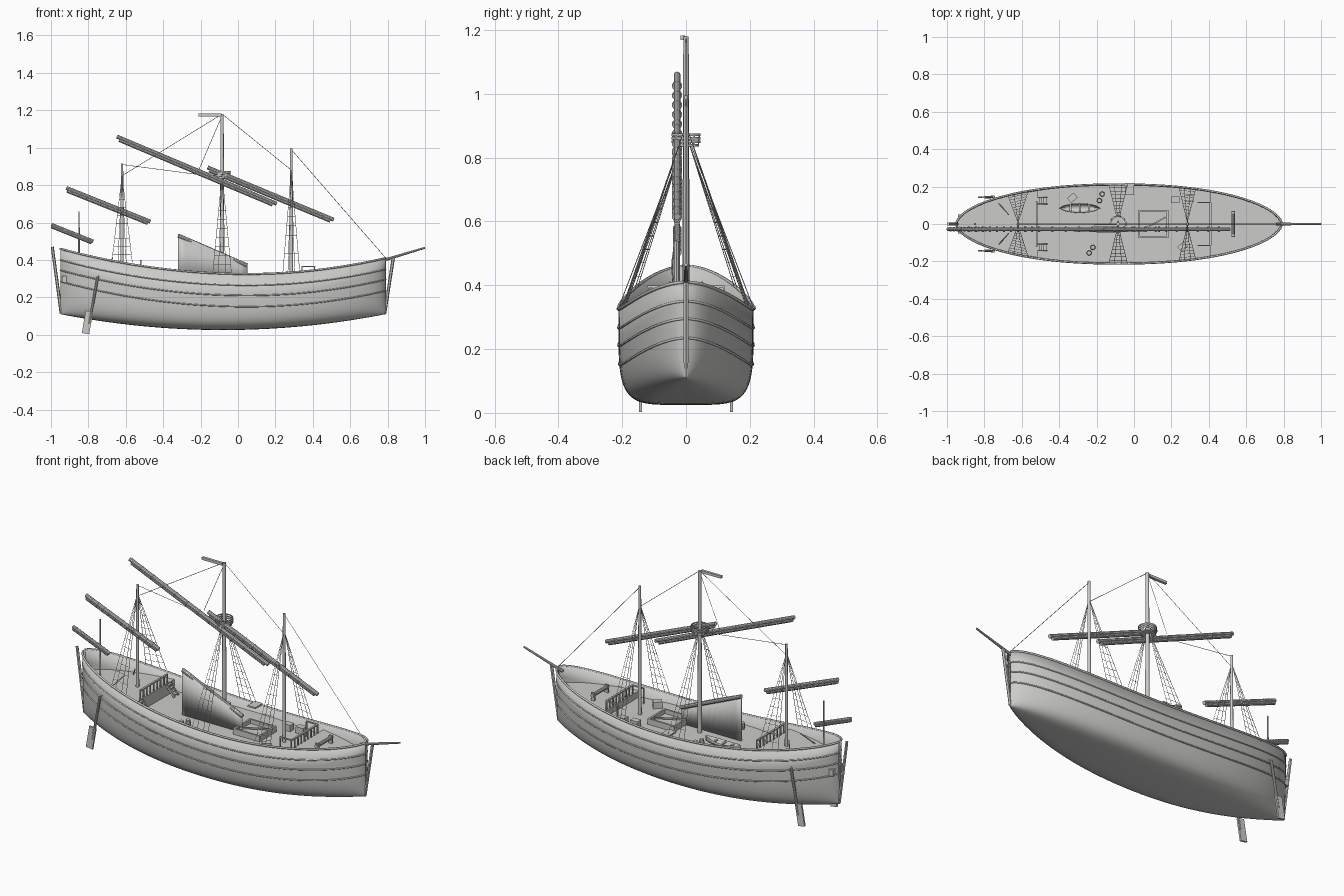
import bpy, bmesh, math
from math import sin, cos, pi
from mathutils import Matrix, Vector

cube = bpy.data.objects.get("Cube")
if cube:
    bpy.data.objects.remove(cube, do_unlink=True)

grey = bpy.data.materials.new("weathered_grey")
grey.use_nodes = True
tone = (0.6, 0.6, 0.59, 1)
grey.diffuse_color = tone
grey.node_tree.nodes["Principled BSDF"].inputs["Base Color"].default_value = tone
X0, X1 = -0.95, 0.79


# ---- hull shape functions ----
def sheer(x):
    return 0.325 + (0.135 * (x - 0.05) ** 2 if x < 0.05 else 0.085 * ((x - 0.05) / 0.74) ** 2)


def station(x):
    t = min(abs(x + 0.08) / 0.87, 0.999)
    beam = max(0.212 * (1 - t ** 2.2) ** 0.56, 0.005)
    return beam, 0.025 + 0.085 * t * t, 5 - 2 * t ** 3


def half(x, z):
    beam, keel, n = station(x)
    d = min(max((sheer(x) - z) / (sheer(x) - keel), 0), 1)
    return beam * (1 - d ** n) ** (1 / n)


def spread(a, b, count):
    return [a + (b - a) * (1 - cos(pi * i / count)) / 2 for i in range(count + 1)]


# ---- building helpers ----
def part(name, build):
    bm = bmesh.new()
    build(bm)
    mesh = bpy.data.meshes.new(name)
    bm.to_mesh(mesh)
    bm.free()
    mesh.materials.append(grey)
    ob = bpy.data.objects.new(name, mesh)
    bpy.context.collection.objects.link(ob)
    return ob


def rod(bm, p, q, r, r2=None, sides=10):
    p, q = Vector(p), Vector(q)
    turn = (q - p).to_track_quat('Z', 'Y').to_matrix().to_4x4()
    bmesh.ops.create_cone(bm, cap_ends=True, segments=sides, radius1=r,
                          radius2=r if r2 is None else r2, depth=(q - p).length,
                          matrix=Matrix.Translation((p + q) / 2) @ turn)


def box(bm, c, size, angle=0, axis='Z'):
    m = Matrix.Translation(c) @ Matrix.Rotation(angle, 4, axis) @ Matrix.Diagonal((*size, 1))
    bmesh.ops.create_cube(bm, size=1, matrix=m)


def loft(bm, rows):
    grid = [[bm.verts.new(p) for p in row] for row in rows]
    for a, b in zip(grid, grid[1:]):
        for j in range(len(a) - 1):
            bm.faces.new((a[j], b[j], b[j + 1], a[j + 1]))


def tube(name, points, r):
    cu = bpy.data.curves.new(name, 'CURVE')
    cu.dimensions = '3D'
    cu.bevel_depth, cu.bevel_resolution = r, 1
    sp = cu.splines.new('POLY')
    sp.points.add(len(points) - 1)
    for pt, co in zip(sp.points, points):
        pt.co = (*co, 1)
    cu.materials.append(grey)
    ob = bpy.data.objects.new(name, cu)
    bpy.context.collection.objects.link(ob)


# ---- hull shell ----
def hull(bm):
    rows = []
    for x in spread(X0, X1, 48):
        beam, keel, n = station(x)
        row = []
        for j in range(-18, 19):
            a = abs(j) / 18 * pi / 2
            y = beam * max(sin(a), 0) ** (2 / n)
            z = sheer(x) - (sheer(x) - keel) * max(cos(a), 0) ** (2 / n)
            row.append((x, -y if j > 0 else y, z))
        rows.append(row)
    loft(bm, rows)


shell = part("hull", hull)
thick = shell.modifiers.new("planking", 'SOLIDIFY')
thick.thickness = 0.007

# ---- wales and gunwale ----
for side, label in ((1, "left"), (-1, "right")):
    for drop, r, name in ((0, 0.0055, "gunwale"), (0.06, 0.004, "upper_wale"),
                          (0.115, 0.004, "middle_wale"), (0.175, 0.004, "lower_wale")):
        pts = [(x, side * half(x, sheer(x) - drop), sheer(x) - drop) for x in spread(X0, X1, 48)]
        tube(label + "_" + name, pts, r)

# ---- decks, with the raised ends ----
POOP, MAIN, FORE = 0.345, 0.28, 0.315
for name, a, b, z in (("poop_deck", -0.94, -0.52, POOP), ("main_deck", -0.52, 0.41, MAIN),
                      ("fore_deck", 0.41, 0.78, FORE)):
    part(name, lambda bm: loft(bm, [[(x, s * (half(x, z) - 0.003), z) for s in (1, -1)]
                                    for x in [a + (b - a) * i / 20 for i in range(21)]])
         ).data.flip_normals()


def bulkheads(bm):
    for x, top in ((-0.52, POOP), (0.41, FORE)):
        box(bm, (x, 0, (MAIN + top) / 2), (0.006, 2 * half(x, MAIN) - 0.01, top - MAIN))


def railings(bm):
    for x, base, w in ((-0.52, POOP, 0.12), (0.41, FORE, 0.115)):
        for i in range(9):
            y = -w + 2 * w * i / 8
            box(bm, (x, y, base + 0.024), (0.006, 0.006, 0.048))
        box(bm, (x, 0, base + 0.05), (0.01, 2 * w, 0.007))
    for s in (1, -1):
        box(bm, (0.375, s * 0.115, FORE + 0.05), (0.07, 0.006, 0.007))
        box(bm, (0.342, s * 0.115, MAIN + 0.042), (0.006, 0.006, 0.084))


def steps(bm):
    for s in (1, -1):
        for i in range(4):
            box(bm, (-0.475 - 0.012 * i, s * 0.125, MAIN + 0.014 * (i + 1)), (0.012, 0.034, 0.006))
        for e in (-0.018, 0.018):
            box(bm, (-0.492, s * 0.125 + e, MAIN + 0.032), (0.075, 0.004, 0.012), 0.85, 'Y')


part("bulkheads", bulkheads)
part("railings", railings)
part("steps", steps)

# ---- masts: x, foot, top, radius ----
MASTS = (("main_mast", -0.085, MAIN, 1.18, 0.012), ("fore_mast", 0.285, MAIN, 0.995, 0.01),
         ("mizzen_mast", -0.62, POOP, 0.915, 0.009), ("stern_mast", -0.85, POOP, 0.66, 0.005))
for name, x, foot, top, r in MASTS:
    part(name, lambda bm: rod(bm, (x, 0, foot), (x, 0, top), r, r * 0.7, 12))


# ---- yards with furled sails ----
def yard(bm, p, q, r):
    p, q = Vector((p[0], -0.028, p[1])), Vector((q[0], -0.028, q[1]))
    down = (q - p).normalized().cross(Vector((0, 1, 0)))
    down *= -1 if down.z > 0 else 1
    rod(bm, p - down * r * 0.5, q - down * r * 0.5, r)
    rod(bm, p.lerp(q, 0.02) + down * r * 0.7, p.lerp(q, 0.98) + down * r * 0.7, r * 0.95)
    for i in range(1, 12):
        c = p.lerp(q, i / 12)
        step = (q - p).normalized() * 0.002
        rod(bm, c - step, c + step, r * 1.55)


for name, p, q, r in (("main_yard", (-0.65, 1.055), (0.205, 0.695), 0.0105),
                      ("fore_yard", (-0.165, 0.89), (0.51, 0.61), 0.0105),
                      ("mizzen_yard", (-0.92, 0.78), (-0.47, 0.6), 0.0105),
                      ("stern_yard", (-1.0, 0.585), (-0.775, 0.495), 0.009)):
    part(name, lambda bm: yard(bm, p, q, r))


# ---- lowered sail standing on deck ----
def lowered_sail(bm):
    loft(bm, [[(x, -0.03 - 0.012 * sin(pi * i / 10), 0.54 - 0.432 * (x + 0.32)),
               (x, -0.03, MAIN)] for i in range(11) for x in [-0.32 + 0.037 * i]])


sail = part("lowered_sail", lowered_sail)
sail.modifiers.new("cloth", 'SOLIDIFY').thickness = 0.004
part("lowered_sail_spar", lambda bm: rod(bm, (-0.32, -0.03, 0.53), (0.05, -0.03, 0.37), 0.011))


# ---- lookout basket and pennant ----
def basket(bm):
    x = -0.085
    rod(bm, (x, 0, 0.835), (x, 0, 0.842), 0.04, 0.04, 20)
    for z in (0.853, 0.864, 0.875):
        loft(bm, [[(x + r * cos(a), r * sin(a), h) for a in [2 * pi * i / 20 for i in range(21)]]
                  for r, h in ((0.044, z), (0.046, z), (0.046, z - 0.007), (0.044, z - 0.007), (0.044, z))])
    for i in range(10):
        a = pi * i / 5
        rod(bm, (x + 0.04 * cos(a), 0.04 * sin(a), 0.838),
            (x + 0.045 * cos(a), 0.045 * sin(a), 0.875), 0.002, sides=5)


part("lookout_basket", basket)
part("pennant", lambda bm: box(bm, (-0.15, -0.01, 1.175), (0.125, 0.014, 0.014)))


# ---- shrouds with ratlines, and stays ----
def shrouds(bm):
    for x, top, w in ((-0.085, 0.86, 0.05), (0.285, 0.88, 0.045), (-0.62, 0.85, 0.055)):
        for s in (1, -1):
            feet = [Vector((x + w * k, s * half(x + w * k, 0.33), sheer(x))) for k in (-1, -0.4, 0.4, 1)]
            head = Vector((x, s * 0.008, top))
            for f in feet:
                rod(bm, f, head, 0.0013, sides=4)
            for i in range(1, 9):
                rod(bm, feet[0].lerp(head, i / 11), feet[3].lerp(head, i / 11), 0.001, sides=4)


def stays(bm):
    for a, b in (((-0.085, 1.18), (0.285, 0.88)), ((0.285, 0.99), (0.79, 0.41)),
                 ((-0.085, 1.18), (-0.62, 0.85)), ((-0.62, 0.91), (-0.085, 0.84)),
                 ((-0.09, 1.16), (-0.21, 0.88))):
        rod(bm, (a[0], 0, a[1]), (b[0], 0, b[1]), 0.0014, sides=4)


part("shrouds", shrouds)
part("stays", stays)

# ---- bowsprit, end posts, stern beam ----
part("bowsprit", lambda bm: rod(bm, (0.76, 0, 0.393), (1.0, 0, 0.465), 0.008, 0.005))
part("stem_post", lambda bm: rod(bm, (0.785, 0, 0.115), (0.83, 0, 0.41), 0.008, 0.009, 6))
part("stern_post", lambda bm: rod(bm, (-0.945, 0, 0.115), (-0.993, 0, 0.47), 0.009, 0.008, 6))
part("stern_beam", lambda bm: box(bm, (-0.925, 0, 0.297), (0.032, 0.1, 0.035)))


# ---- steering oars ----
def oar(bm, s):
    rod(bm, (-0.75, s * 0.145, 0.31), (-0.795, s * 0.143, 0.06), 0.007)
    box(bm, (-0.805, s * 0.143, 0.066), (0.04, 0.01, 0.122), 0.17, 'Y')
    rod(bm, (-0.755, s * 0.146, 0.3), (-0.67, s * 0.05, 0.41), 0.003, sides=6)


for s, label in ((1, "left"), (-1, "right")):
    part(label + "_steering_oar", lambda bm: oar(bm, s))


# ---- deck fittings ----
def hatch(bm):
    for s in (1, -1):
        box(bm, (0.103, s * 0.07, MAIN + 0.016), (0.165, 0.01, 0.032))
        box(bm, (0.103 + s * 0.077, 0, MAIN + 0.016), (0.01, 0.14, 0.032))
    box(bm, (0.103, 0, MAIN + 0.025), (0.15, 0.008, 0.008), 0.5)
    box(bm, (0.103, 0, MAIN + 0.006), (0.15, 0.13, 0.006))


def windlass(bm):
    rod(bm, (0.53, -0.07, FORE + 0.03), (0.53, 0.07, FORE + 0.03), 0.01)
    for s in (1, -1):
        box(bm, (0.53, s * 0.06, FORE + 0.022), (0.02, 0.01, 0.044))


def rowboat(bm):
    rows = []
    for i in range(13):
        u = -1 + i / 6
        w, rise = 0.026 * (1 - u * u) ** 0.6, 0.01 * u * u
        rows.append([(-0.29 + 0.11 * u, 0.085 + w * cos(a), MAIN + 0.03 + rise - 0.028 * sin(a))
                     for a in [pi * j / 8 for j in range(9)]])
    loft(bm, rows)
    for x in (-0.34, -0.29, -0.24):
        box(bm, (x, 0.085, MAIN + 0.024), (0.01, 0.044, 0.004))


def cargo(bm):
    for x, y, a in ((-0.33, 0.14, 0.7), (0.26, -0.12, 0.7), (0.22, 0.13, 0), (0.295, 0.135, 0)):
        box(bm, (x, y, MAIN + 0.018), (0.046, 0.034, 0.036), a)
    for x, y in ((-0.17, 0.16), (-0.185, 0.125), (-0.22, -0.125), (-0.24, -0.155)):
        rod(bm, (x, y, MAIN), (x, y, MAIN + 0.018), 0.011, 0.014)
        rod(bm, (x, y, MAIN + 0.018), (x, y, MAIN + 0.036), 0.014, 0.011)


part("hatch", hatch)
part("windlass", windlass)
part("rowboat", rowboat).modifiers.new("planking", 'SOLIDIFY').thickness = 0.003
part("cargo", cargo)
part("gangway", lambda bm: box(bm, (-0.025, 0.187, 0.33), (0.048, 0.065, 0.008)))

# ---- smooth shading with crisp edges ----
for ob in bpy.context.scene.objects:
    ob.select_set(ob.type == 'MESH')
bpy.context.view_layer.objects.active = shell
bpy.ops.object.shade_smooth_by_angle(angle=math.radians(35))
